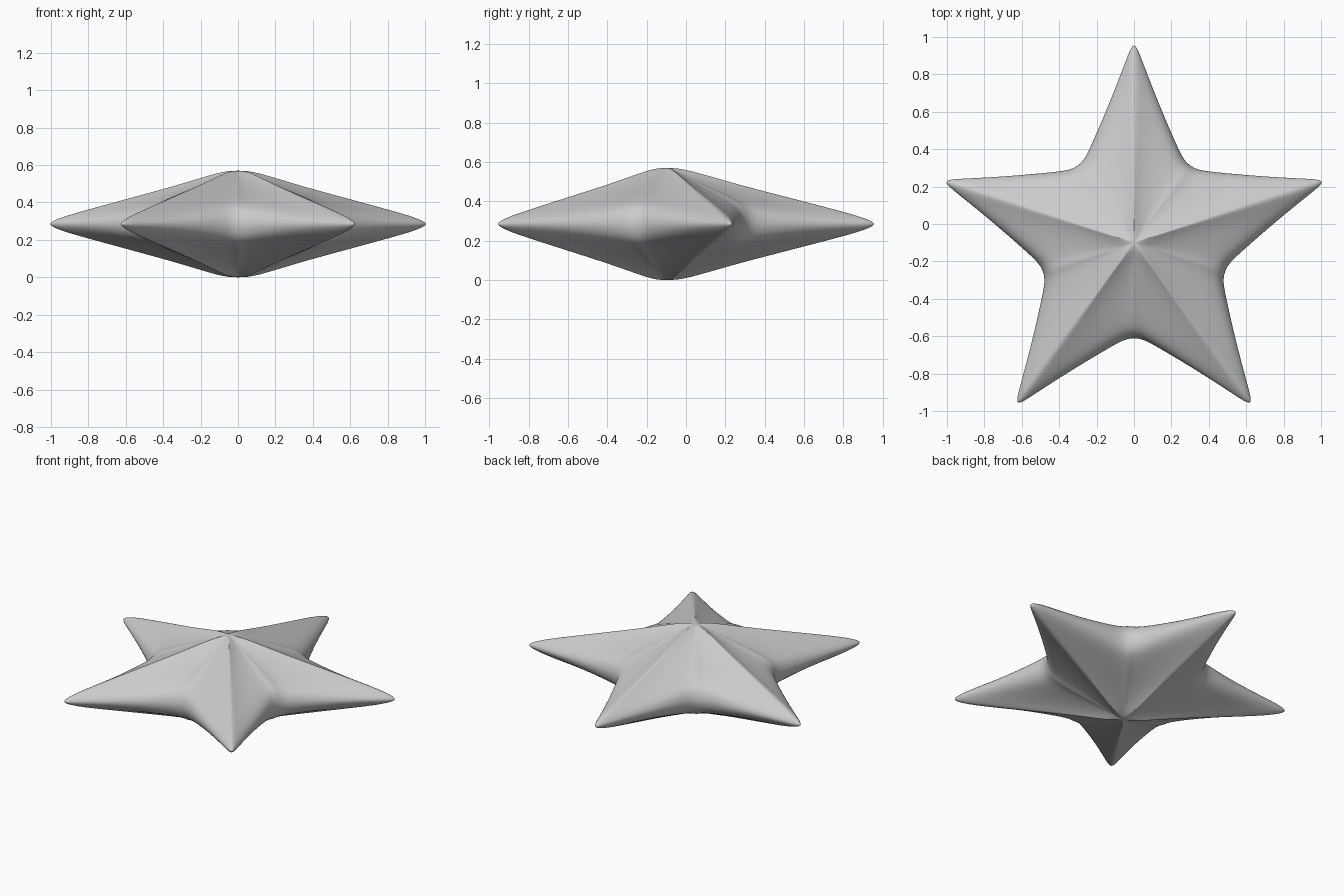
import bpy, bmesh
from math import sin, cos, pi, atan2, hypot

if "Cube" in bpy.data.objects:
    bpy.data.objects.remove(bpy.data.objects["Cube"])

HALF = 0.285        # half thickness
CY = -0.10          # star centre on y

# Half outline of one arm: (along arm axis, half width), tip to inner corner
ARM = [(1.064, 0), (1.045, .018), (.95, .054), (.85, .092), (.7, .152),
       (.55, .217), (.47, .253), (.435, .277), (.414, .301)]

# Height profiles: (radius fraction, ridge height, valley height)
PROFILE = [(.05, .995, .992), (.11, .955, .95), (.2, .86, .875), (.35, .70, .77),
           (.5, .555, .665), (.65, .41, .565), (.8, .265, .455), (.9, .165, .36),
           (.96, .09, .25), (.99, .04, .12), (1, 0, 0)]

# Full outline as (radius, angle, ridge weight)
outline = []
half = [(hypot(u, v), atan2(v, u)) for u, v in ARM]
for k in range(5):
    base = pi / 2 + k * 2 * pi / 5
    for r, a in half[::-1][1:]:
        outline.append((r, base - a, 1 - a / (pi / 5)))
    for r, a in half[1:]:
        outline.append((r, base + a, max(0, 1 - a / (pi / 5))))

bm = bmesh.new()


def ring(t, ridge, valley, side):
    return [bm.verts.new((r * t * cos(a), CY + r * t * sin(a),
                          HALF + side * HALF * (w * ridge + (1 - w) * valley)))
            for r, a, w in outline]


# Rings from the top pole over the rim to the bottom pole
rings = [ring(*p, 1) for p in PROFILE] + [ring(*p, -1) for p in PROFILE[-2::-1]]
top = bm.verts.new((0, CY, 2 * HALF))
bottom = bm.verts.new((0, CY, 0))
n = len(outline)
for i in range(n):
    j = (i + 1) % n
    bm.faces.new((top, rings[0][i], rings[0][j]))
    bm.faces.new((bottom, rings[-1][j], rings[-1][i]))
    for a, b in zip(rings, rings[1:]):
        bm.faces.new((a[i], b[i], b[j], a[j]))
bmesh.ops.recalc_face_normals(bm, faces=bm.faces)
for f in bm.faces:
    f.smooth = True

mesh = bpy.data.meshes.new("star")
bm.to_mesh(mesh)
bm.free()
star = bpy.data.objects.new("star", mesh)
bpy.context.collection.objects.link(star)

# Soften ridges and rim
sub = star.modifiers.new("soften", 'SUBSURF')
sub.levels = sub.render_levels = 2
